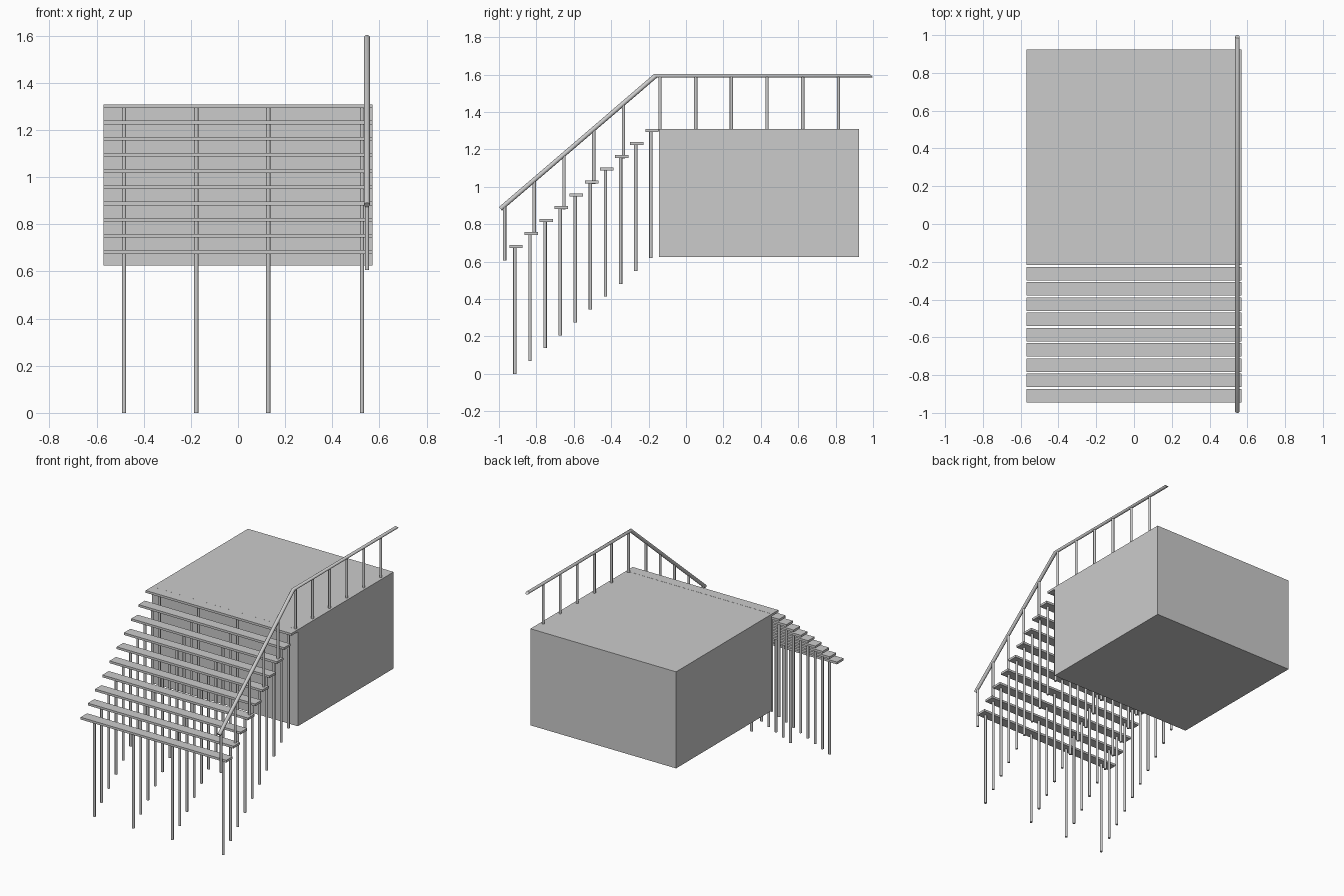
import bpy, bmesh, math
from mathutils import Vector

if "Cube" in bpy.data.objects:
    bpy.data.objects.remove(bpy.data.objects["Cube"])


def box(name, x, y, z):
    bm = bmesh.new()
    bmesh.ops.create_cube(bm, size=1)
    for v in bm.verts:
        for i, (lo, hi) in enumerate((x, y, z)):
            v.co[i] = hi if v.co[i] > 0 else lo
    return finish(name, bm)


def finish(name, bm, smooth=False):
    me = bpy.data.meshes.new(name)
    bmesh.ops.recalc_face_normals(bm, faces=bm.faces)
    for f in bm.faces:
        f.smooth = smooth and len(f.verts) == 4
    bm.to_mesh(me)
    bm.free()
    ob = bpy.data.objects.new(name, me)
    bpy.context.collection.objects.link(ob)
    return ob


def tube(name, points, r, tilt=None):
    """Sweep one fixed circle, facing along tilt, through the points."""
    bm = bmesh.new()
    d = (tilt or (points[-1] - points[0])).normalized()
    u = Vector((1, 0, 0))
    w = d.cross(u)
    n = 12
    rings = [[bm.verts.new(p + r * (math.cos(a) * u + math.sin(a) * w))
              for a in (2 * math.pi * i / n for i in range(n))] for p in points]
    for a, b in zip(rings, rings[1:]):
        for i in range(n):
            j = (i + 1) % n
            bm.faces.new((a[i], a[j], b[j], b[i]))
    bm.faces.new(rings[0])
    bm.faces.new(rings[-1])
    return finish(name, bm, True)


def post(name, x, y, z0, z1):
    tube(name, [Vector((x, y, z0)), Vector((x, y, z1))], 0.009)


# Landing block
box("landing", (-0.57, 0.57), (-0.145, 0.925), (0.625, 1.308))

# Treads, each carried by four posts
for i in range(10):
    y = -0.909 + i * 0.0808
    z = 0.69 + i * 0.0687
    box(f"tread_{i + 1}", (-0.57, 0.57), (y - 0.036, y + 0.036), (z - 0.016, z))
    for j, x in enumerate((-0.483, -0.177, 0.128, 0.526)):
        post(f"tread_post_{i + 1}_{j + 1}", x, y - 0.006, z - 0.69, z - 0.014)

# Handrail: sloped run, then level run along the landing
RX = 0.547
low, bend, end = (Vector((RX, -0.992, 0.882)), Vector((RX, -0.163, 1.593)),
                  Vector((RX, 0.992, 1.593)))
tube("handrail", [low, bend, end], 0.0125, bend - low)

# Handrail posts on the stairs
slope = (bend.z - low.z) / (bend.y - low.y)
for i in range(5):
    y = -0.97 + i * 0.159
    top = low.z + slope * (y - low.y)
    post(f"stair_rail_post_{i + 1}", RX, y, top - 0.294, top)

# Handrail posts on the landing
for i in range(6):
    post(f"landing_rail_post_{i + 1}", RX, -0.139 + i * 0.1908, 1.3, 1.593)
